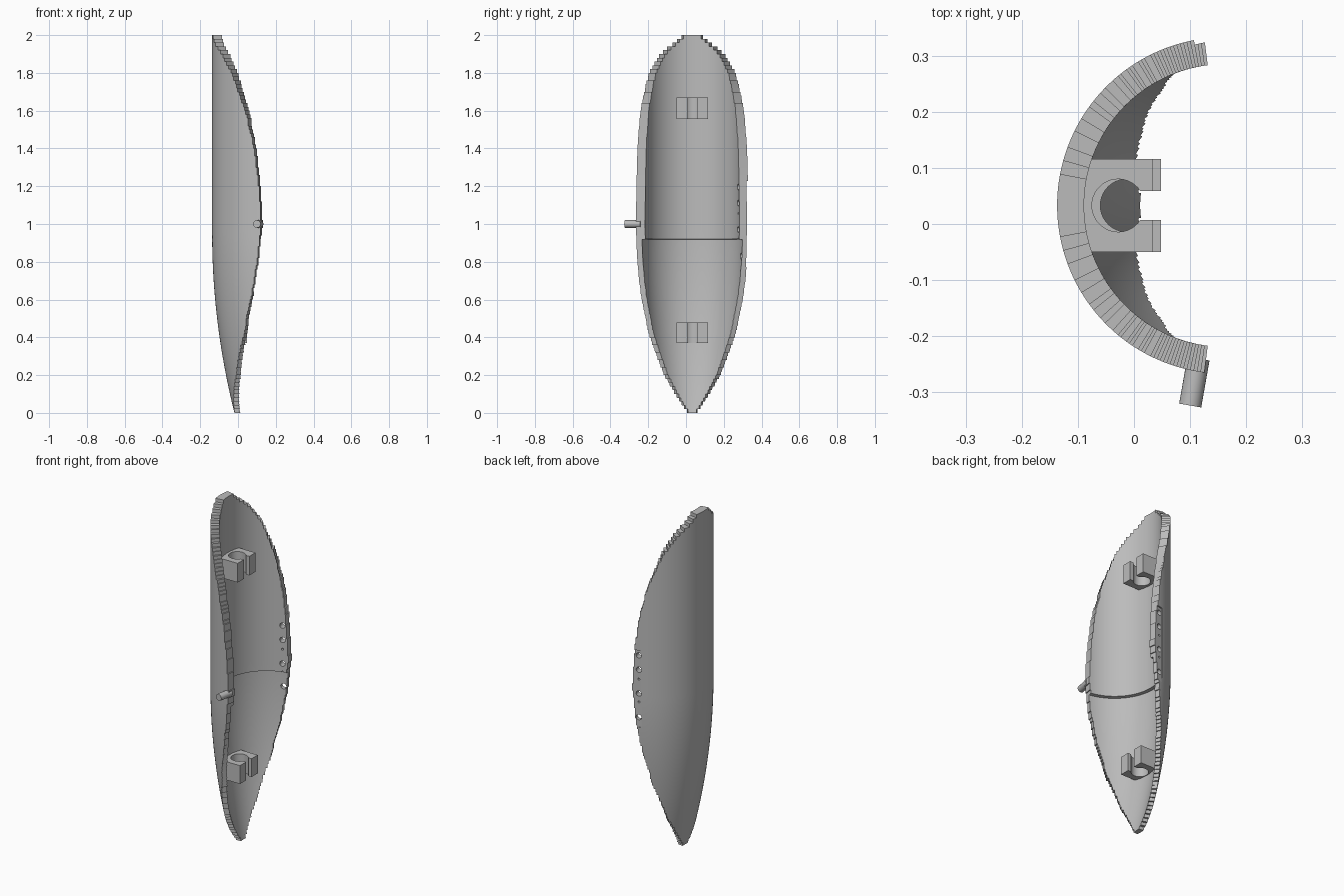
import bpy, bmesh, math
from mathutils import Matrix, Vector

if "Cube" in bpy.data.objects:
    bpy.data.objects.remove(bpy.data.objects["Cube"])

CX, CY, R = 0.163, 0.033, 0.30      # shell axis and outer radius

grey = bpy.data.materials.new("plain grey")
grey.use_nodes = True
grey.diffuse_color = (0.5, 0.5, 0.5, 1)
grey.node_tree.nodes["Principled BSDF"].inputs["Base Color"].default_value = (0.5, 0.5, 0.5, 1)


def finish(name, bm):
    bmesh.ops.recalc_face_normals(bm, faces=bm.faces)
    me = bpy.data.meshes.new(name)
    bm.to_mesh(me)
    bm.free()
    me.materials.append(grey)
    ob = bpy.data.objects.new(name, me)
    bpy.context.collection.objects.link(ob)
    return ob


def smooth(ob):
    bpy.ops.object.select_all(action='DESELECT')
    bpy.context.view_layer.objects.active = ob
    ob.select_set(True)
    bpy.ops.object.shade_smooth_by_angle(angle=math.radians(30))


def around(r, a, z):
    """Point on the shell: angle a is measured from the middle of its back."""
    return Vector((CX - r * math.cos(a), CY + r * math.sin(a), z))


def radial(r, a, z):
    """Matrix whose local Z points outwards from the shell axis."""
    d = Vector((-math.cos(a), math.sin(a), 0))
    return Matrix.Translation(around(r, a, z)) @ d.to_track_quat('Z', 'Y').to_matrix().to_4x4()


def cut(ob, cutter):
    mod = ob.modifiers.new("cut", 'BOOLEAN')
    mod.operation, mod.solver, mod.object = 'DIFFERENCE', 'EXACT', cutter
    bpy.context.view_layer.objects.active = ob
    bpy.ops.object.modifier_apply(modifier=mod.name)
    bpy.data.objects.remove(cutter)


# Shell: arc-shaped rows whose half angle changes with height, leaving a stepped rim
SPREAD = [(0, 7), (0.1, 26), (0.2, 41), (0.4, 59), (0.6, 70.5), (0.8, 78), (1, 82.5),
          (1.2, 80), (1.4, 75), (1.6, 65.5), (1.8, 49.5), (1.9, 34), (2, 8)]
STEP, HALF = 1.2, 70
LEDGE = 0.92


def spread(z):
    for (z0, a0), (z1, a1) in zip(SPREAD, SPREAD[1:]):
        if z <= z1:
            return a0 + (a1 - a0) * (z - z0) / (z1 - z0)


def outer(z):
    return R - 0.118 * max(0, 1 - z / 0.95) ** 2


def inner(z):
    return outer(z) - (0.048 if z > LEDGE - 0.001 else 0.03)


levels = sorted([i / 50 for i in range(101)] + [LEDGE - 0.003])
bm = bmesh.new()
cache = {}


def vert(i, j, side):
    if (i, j, side) not in cache:
        r = (inner, outer)[side](levels[i])
        cache[i, j, side] = bm.verts.new(around(r, math.radians(j * STEP), levels[i]))
    return cache[i, j, side]


def filled(i, j):
    if not 0 <= i < len(levels) - 1:
        return False
    return abs(j + 0.5) * STEP < spread((levels[i] + levels[i + 1]) / 2)


for i in range(len(levels) - 1):
    for j in range(-HALF, HALF):
        if not filled(i, j):
            continue
        for s in (0, 1):
            bm.faces.new([vert(i, j, s), vert(i, j + 1, s), vert(i + 1, j + 1, s), vert(i + 1, j, s)])
        edges = [((i, j - 1), (i, j), (i + 1, j)), ((i, j + 1), (i, j + 1), (i + 1, j + 1)),
                 ((i - 1, j), (i, j), (i, j + 1)), ((i + 1, j), (i + 1, j), (i + 1, j + 1))]
        for neighbour, p, q in edges:
            if not filled(*neighbour):
                bm.faces.new([vert(*p, 0), vert(*q, 0), vert(*q, 1), vert(*p, 1)])
shell = finish("curved_shell", bm)

# Shallow flat recess on the left edge, with a row of holes through it
bm = bmesh.new()
size = Matrix.Diagonal((0.064, 0.455, 0.04, 1))
bmesh.ops.create_cube(bm, size=1, matrix=radial(0.312, math.radians(78), 1.0) @ size)
cut(shell, finish("recess_cutter", bm))

bm = bmesh.new()
for z, r in [(1.195, 0.016), (1.11, 0.016), (1.055, 0.006), (0.97, 0.016), (0.92, 0.006), (0.83, 0.016)]:
    bmesh.ops.create_cone(bm, cap_ends=True, segments=20, radius1=r, radius2=r, depth=0.16,
                          matrix=radial(0.28, math.radians(75), z))
cut(shell, finish("hole_cutter", bm))
smooth(shell)

# Pin sticking out of the right edge
bm = bmesh.new()
bmesh.ops.create_cone(bm, cap_ends=True, segments=24, radius1=0.02, radius2=0.02, depth=0.085,
                      matrix=radial(0.3195, math.radians(-80), 1.0))
smooth(finish("side_pin", bm))


# Clips: C-shaped blocks fixed to the inside of the shell
def clip(name, z0, z1, front, back_radius):
    wide, slot, hole = 0.083, 0.0255, 0.047
    centre = front - 0.061
    end = math.asin(wide / back_radius)
    start = math.asin(slot / hole)
    pts = [around(back_radius, end * k / 6, 0).to_2d() for k in range(-6, 7)]
    pts += [(front, CY + wide), (front, CY + slot)]
    for k in range(33):
        a = start + (2 * math.pi - 2 * start) * k / 32
        pts.append((centre + hole * math.cos(a), CY + hole * math.sin(a)))
    pts += [(front, CY - slot), (front, CY - wide)]
    bm = bmesh.new()
    face = bm.faces.new([bm.verts.new((x, y, z0)) for x, y in pts])
    top = bmesh.ops.extrude_face_region(bm, geom=[face])["geom"]
    bmesh.ops.translate(bm, vec=(0, 0, z1 - z0),
                        verts=[v for v in top if isinstance(v, bmesh.types.BMVert)])
    smooth(finish(name, bm))


clip("upper_clip", 1.557, 1.67, 0.033, 0.27)
clip("lower_clip", 0.37, 0.478, 0.048, 0.245)
